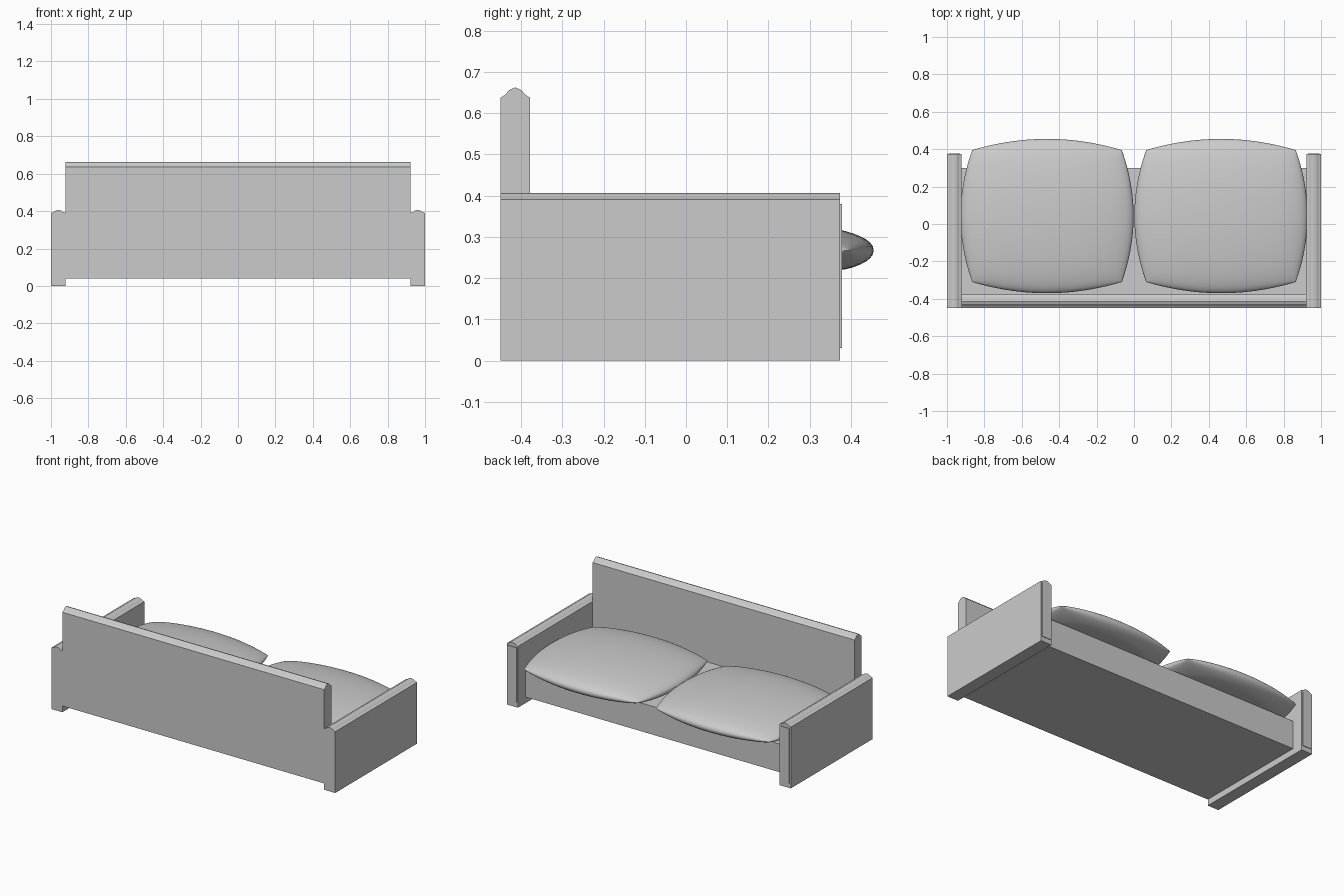
import bpy, bmesh, math

if "Cube" in bpy.data.objects:
    bpy.data.objects.remove(bpy.data.objects["Cube"])


def finish(name, bm):
    bmesh.ops.recalc_face_normals(bm, faces=bm.faces[:])
    me = bpy.data.meshes.new(name)
    bm.to_mesh(me)
    bm.free()
    ob = bpy.data.objects.new(name, me)
    bpy.context.collection.objects.link(ob)
    return ob


def box(name, x0, x1, y0, y1, z0, z1):
    bm = bmesh.new()
    bmesh.ops.create_cube(bm, size=1)
    for v in bm.verts:
        v.co = (x1 if v.co.x > 0 else x0,
                y1 if v.co.y > 0 else y0,
                z1 if v.co.z > 0 else z0)
    return finish(name, bm)


def board(name, a, b, z0, z1, rise, start, end, along):
    """Upright board of thickness a..b with a moulded crest, extruded along x or y."""
    crest = [(0, 0), (.16, .3), (.30, .76), (.5, 1), (.70, .76), (.84, .3), (1, 0)]
    pts = [(a, z0)] + [(a + (b - a) * t, z1 + rise * h) for t, h in crest] + [(b, z0)]
    place = (lambda p, s: (s, p[0], p[1])) if along == 'x' else (lambda p, s: (p[0], s, p[1]))
    bm = bmesh.new()
    ends = [[bm.verts.new(place(p, s)) for p in pts] for s in (start, end)]
    for ring in ends:
        bm.faces.new(ring)
    n = len(pts)
    for i in range(n):
        j = (i + 1) % n
        bm.faces.new((ends[0][i], ends[0][j], ends[1][j], ends[1][i]))
    return finish(name, bm)


def cushion(name, cx):
    """Pillow with bowed edges, domed top and flattened underside."""
    n, cy, seam, dome = 32, .0425, .267, .08
    s = [math.sin(math.pi / 2 * (2 * i / n - 1)) for i in range(n + 1)]
    bm = bmesh.new()
    for side in (1, -1):
        rows = []
        for v in s:
            row = []
            for u in s:
                h = dome * max(0, (1 - u * u) * (1 - v * v)) ** .45
                h = h if side > 0 else -min(h, .046)
                row.append(bm.verts.new((cx + u * (.40 + .063 * (1 - v * v)),
                                         cy + v * (.3525 + .06 * (1 - u * u)),
                                         seam + h)))
            rows.append(row)
        for i in range(n):
            for j in range(n):
                bm.faces.new((rows[i][j], rows[i][j + 1], rows[i + 1][j + 1], rows[i + 1][j]))
    bmesh.ops.remove_doubles(bm, verts=bm.verts[:], dist=1e-5)
    ob = finish(name, bm)
    bpy.ops.object.select_all(action='DESELECT')
    ob.select_set(True)
    bpy.context.view_layer.objects.active = ob
    bpy.ops.object.shade_smooth_by_angle(angle=math.radians(50))
    return ob


# Backrest and seat base
board("backrest", -.45, -.378, .04, .637, .025, -.922, .922, 'x')
box("seat_base", -.922, .922, -.378, .30, .04, .22)

# Arms with thin front panels, and seat cushions
for sx, side in ((-1, "left"), (1, "right")):
    board(side + "_arm", sx * .922, sx, 0, .39, .016, -.45, .374, 'y')
    x0, x1 = sorted((sx * .93, sx * .992))
    box(side + "_arm_front_panel", x0, x1, .37, .378, .03, .38)
    cushion(side + "_cushion", sx * .465)
